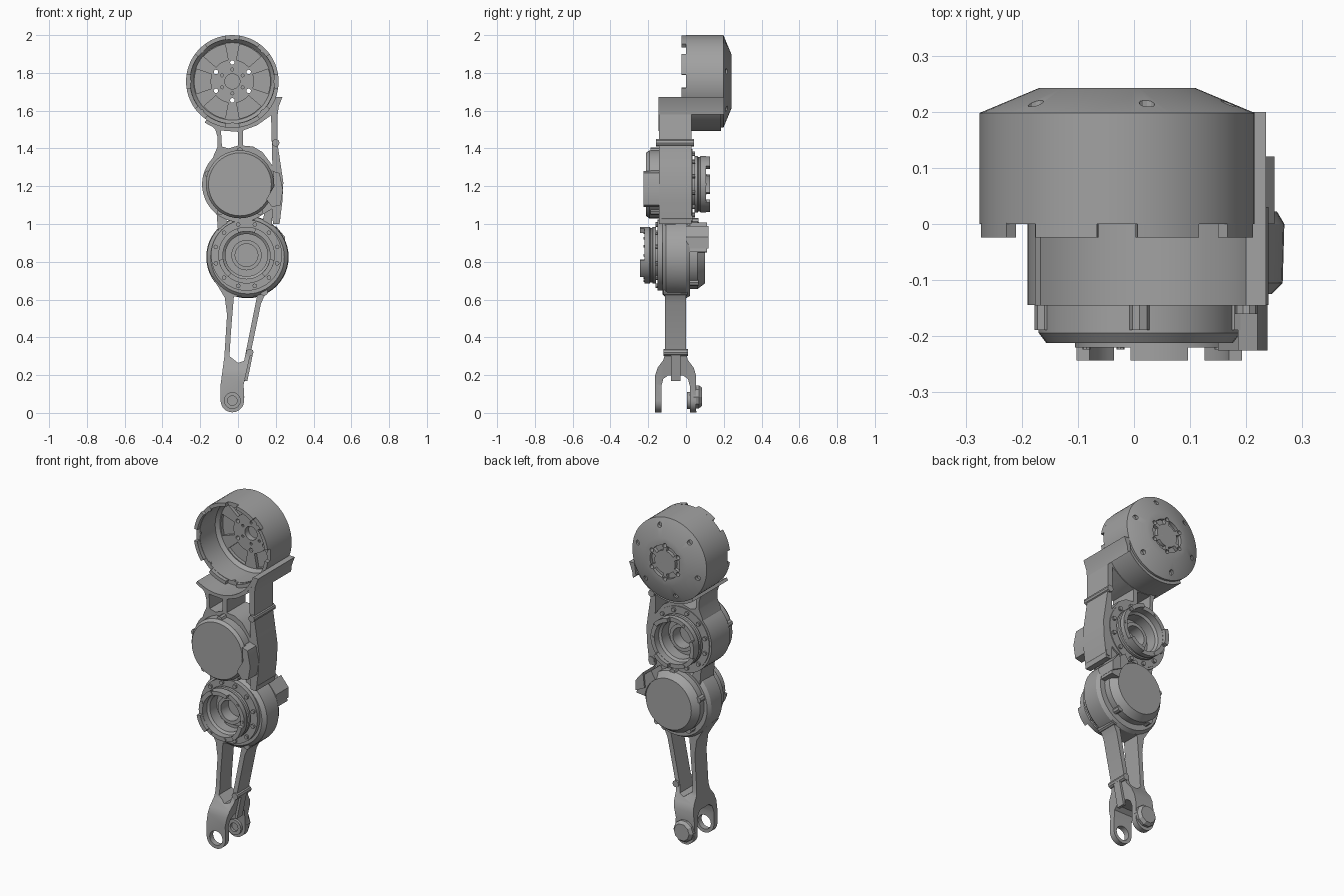
import bpy, bmesh
from math import sin, cos, radians, pi
from mathutils import Matrix

old = bpy.data.objects.get("Cube")
if old:
    bpy.data.objects.remove(old, do_unlink=True)

GREY = (0.36, 0.36, 0.36, 1)
metal = bpy.data.materials.new("machined grey")
metal.use_nodes = True
metal.diffuse_color = GREY
metal.node_tree.nodes["Principled BSDF"].inputs["Base Color"].default_value = GREY

DRUM, UPPER, LOWER, FOOT = (-0.03, 1.755), (0.01, 1.21), (0.045, 0.835), (-0.03, 0.065)


def finish(name, bm):
    bmesh.ops.recalc_face_normals(bm, faces=bm.faces)
    mesh = bpy.data.meshes.new(name)
    bm.to_mesh(mesh)
    bm.free()
    mesh.materials.append(metal)
    ob = bpy.data.objects.new(name, mesh)
    bpy.context.collection.objects.link(ob)
    return ob


def prism(name, pts, lo, hi, axis="y"):
    """Extrude an outline along y (points are x,z) or along x (points are y,z)."""
    bm = bmesh.new()
    place = (lambda p, t: (p[0], t, p[1])) if axis == "y" else (lambda p, t: (t, p[0], p[1]))
    base = bm.faces.new([bm.verts.new(place(p, lo)) for p in pts])
    new = bmesh.ops.extrude_face_region(bm, geom=[base])["geom"]
    step = (0, hi - lo, 0) if axis == "y" else (hi - lo, 0, 0)
    bmesh.ops.translate(bm, vec=step, verts=[v for v in new if isinstance(v, bmesh.types.BMVert)])
    return finish(name, bm)


def arc(c, r, a0, a1, n=16):
    angles = [radians(a0 + (a1 - a0) * i / n) for i in range(n + 1)]
    return [(c[0] + r * cos(a), c[1] + r * sin(a)) for a in angles]


def sector(name, c, r0, r1, a0, a1, lo, hi, n=6):
    return prism(name, arc(c, r1, a0, a1, n) + arc(c, r0, a1, a0, n), lo, hi)


def lathe(name, c, profile, base=0, way=1, steps=48):
    """Revolve a closed (radius, depth) profile around the y axis through c."""
    bm = bmesh.new()
    vs = [bm.verts.new((r, base + way * d, 0)) for r, d in profile]
    es = [bm.edges.new((vs[i - 1], vs[i])) for i in range(len(vs))
          if profile[i - 1][0] + profile[i][0] > 0]
    bmesh.ops.spin(bm, geom=vs + es, cent=(0, 0, 0), axis=(0, 1, 0), angle=2 * pi, steps=steps)
    bmesh.ops.remove_doubles(bm, verts=bm.verts, dist=1e-5)
    bmesh.ops.translate(bm, vec=(c[0], 0, c[1]), verts=bm.verts)
    return finish(name, bm)


def rod(name, c, r, lo, hi, steps=32):
    return lathe(name, c, [(0, lo), (r, lo), (r, hi), (0, hi)], steps=steps)


def carve(ob, cutters, mode="DIFFERENCE"):
    for c in cutters:
        c.hide_render = True
        m = ob.modifiers.new("cut", "BOOLEAN")
        m.operation, m.solver, m.object = mode, "EXACT", c
    bpy.context.view_layer.update()
    new = bpy.data.meshes.new_from_object(ob.evaluated_get(bpy.context.evaluated_depsgraph_get()))
    ob.modifiers.clear()
    ob.data = new
    for c in cutters:
        bpy.data.objects.remove(c, do_unlink=True)


def bolts(name, c, ring, count, lo, hi, r=0.012, start=0):
    for p in arc(c, ring, start, start + 360, count)[:-1]:
        rod(name, p, r, lo, hi, 8)


# Hip drum: open at the front, dished at the back
drum = lathe("hip_drum", DRUM, [
    (0, 0.165), (0.205, 0.165), (0.222, 0.145), (0.222, 0.0), (0.245, 0.0),
    (0.245, 0.198), (0.14, 0.242), (0, 0.242)], steps=64)
cuts = []
for k in range(6):
    a = 60 * k
    cuts.append(sector("pocket", DRUM, 0.115, 0.2, a - 19, a + 19, 0.1, 0.185))
    cuts.append(sector("slot", DRUM, 0.068, 0.098, a - 21, a + 21, 0.222, 0.3))
    cuts.append(rod("hole", arc(DRUM, 0.1, 30, 390, 6)[k], 0.012, 0.1, 0.3, 12))
    cuts.append(rod("hole", arc(DRUM, 0.063, 30, 390, 6)[k], 0.008, 0.1, 0.18, 8))
    cuts.append(rod("screw_hole", arc(DRUM, 0.205, 15, 375, 6)[k], 0.014, 0.2, 0.3, 12))
cuts.append(rod("centre_recess", DRUM, 0.04, 0.1, 0.2))
carve(drum, cuts)
for k in range(8):
    a = 45 * k + 22.5
    sector("drum_rim_tooth", DRUM, 0.224, 0.245, a - 14, a + 14, -0.024, 0.002)
bolts("drum_rim_bolt", DRUM, 0.226, 8, 0.0, 0.012, 0.011)

# Saddle that cradles the drum
sector("drum_saddle", DRUM, 0.244, 0.262, -124, -20, -0.145, 0.185, 24)
prism("saddle_lip", [(0.19, 1.6), (0.2, 1.672), (0.235, 1.672), (0.215, 1.62), (0.21, 1.58)],
      -0.145, 0.2)

# Upper link frame with its windows
frame = prism("upper_link", arc(DRUM, 0.25, -24, -122, 24) + [
    (-0.12, 1.5), (-0.108, 1.46), (-0.108, 1.41), (-0.13, 1.36)]
    + arc(UPPER, 0.2, 135, 305, 28) + [
    (0.18, 1.08), (0.185, 1.0), (0.22, 1.0), (0.235, 1.12), (0.24, 1.22),
    (0.225, 1.32), (0.21, 1.42), (0.21, 1.6)], -0.144, 0.03)
carve(frame, [
    prism("window", [(-0.09, 1.495), (-0.085, 1.41), (-0.05, 1.4), (0.0, 1.415), (0.0, 1.488)],
          -0.3, 0.3),
    prism("window", [(0.027, 1.415), (0.027, 1.495), (0.1, 1.522), (0.175, 1.575),
                     (0.182, 1.31), (0.13, 1.38), (0.08, 1.41)], -0.3, 0.3),
    rod("bore", UPPER, 0.12, -0.055, 0.2)])
for s, x in ((-1, -0.095), (1, 0.165)):
    prism("waist_web", [(x - 0.02, 1.08), (x + 0.02, 1.08), (x + 0.03 - 0.02 * s, 0.95),
                        (x - 0.03 - 0.02 * s, 0.95)], -0.11, 0.02)


# Motor parts shared by both joints
def bearing_ring(name, c, base, way):
    lathe(name, c, [
        (0, -0.08), (0.06, -0.08), (0.06, -0.01), (0.08, -0.01), (0.08, -0.045), (0.112, -0.045),
        (0.112, 0.02), (0.125, 0.03), (0.125, 0.07), (0.15, 0.07), (0.15, 0.042), (0.144, 0.038),
        (0.144, 0.03), (0.15, 0.026), (0.15, 0.01), (0.13, 0.01), (0.13, 0), (0.188, 0),
        (0.188, -0.03), (0.118, -0.03), (0.118, -0.084), (0, -0.084)], base, way)
    for k in range(3):
        a = 90 + 120 * k if way < 0 else 60 + 120 * k
        lo, hi = sorted((base + way * 0.068, base + way * 0.093))
        sector(name + "_tooth", c, 0.126, 0.15, a - 20, a + 20, lo, hi)
    bolts(name + "_bolt", c, 0.168, 12, base - 0.012, base + 0.012, 0.012, 15)
    bolts(name + "_inner_bolt", c, 0.138, 9, base + way * 0.06, base + way * 0.074, 0.007)


def motor_cap(name, c, base, way, tall, chamfer):
    lathe(name, c, [(0, -0.02), (0.18, -0.02), (0.18, tall - chamfer),
                    (0.18 - chamfer * 0.75, tall), (0, tall)], base, way, 40)
    lo, hi = sorted((base, base + way * 0.045))
    bolts(name + "_lug", c, 0.178, 5, lo, hi, 0.018, 18)


motor_cap("upper_motor_cap", UPPER, -0.144, -1, 0.068, 0.018)
bearing_ring("upper_bearing", UPPER, 0.035, 1)
motor_cap("lower_motor_cap", LOWER, 0.02, 1, 0.08, 0.04)
bearing_ring("lower_bearing", LOWER, -0.15, -1)

# Cable covers beside the caps
prism("upper_cable_cover", [(0.15, 1.13), (0.18, 1.09), (0.225, 1.1), (0.238, 1.18), (0.22, 1.27),
                            (0.185, 1.28), (0.19, 1.2)], -0.225, -0.13)
sector("lower_cable_cover", LOWER, 0.15, 0.205, 5, 58, 0.0, 0.11, 8)
prism("lower_cable_outlet", [(0.19, 0.9), (0.25, 0.87), (0.25, 0.93), (0.2, 0.99)], 0.0, 0.12)

# Lower link: round housing running into a forked leg
hull = lathe("lower_housing", (0.05, 0.825), [
    (0, -0.125), (0.195, -0.125), (0.215, -0.105), (0.218, 0.0), (0.205, 0.022), (0, 0.022)])
carve(hull, [rod("bore", LOWER, 0.119, -0.3, -0.064)])

leg = prism("forked_leg", arc(FOOT, 0.062, 180, 360) + [
    (0.03, 0.15), (0.07, 0.33), (0.122, 0.58), (0.15, 0.64), (0.2, 0.7), (0.16, 0.74),
    (-0.06, 0.74), (-0.14, 0.72), (-0.1, 0.66), (-0.07, 0.61), (-0.058, 0.52),
    (-0.072, 0.3), (-0.092, 0.15)], -0.2, 0.1)
half = [(0.055, 0.8), (0.055, 0.32), (0.065, 0.28), (0.095, 0.24), (0.108, 0.2), (0.11, -0.1),
        (0.076, -0.1), (0.076, 0.14), (0.065, 0.18), (0.04, 0.198)]
side = [(y - 0.055, z) for y, z in half] + [(-y - 0.055, z) for y, z in reversed(half)]
carve(leg, [prism("side_shape", side, -0.5, 0.5, "x")], "INTERSECT")
carve(leg, [
    prism("window", [(-0.022, 0.615), (0.1, 0.615), (0.032, 0.275), (0.0, 0.265),
                     (-0.045, 0.3), (-0.038, 0.42)], -0.3, 0.3),
    rod("pin_hole", FOOT, 0.042, -0.3, -0.1)])
lathe("foot_pin_cap", (-0.03, 0.085), [
    (0, 0.04), (0.064, 0.04), (0.064, 0.068), (0.05, 0.086), (0, 0.086)], steps=10)
lathe("foot_bearing", FOOT, [(0.025, 0.005), (0.045, 0.005), (0.045, 0.03), (0.025, 0.03)])

# Cable clamps along the link edges
for x, z, lo, hi in ((0.2, 1.43, -0.16, 0.042), (0.205, 1.03, -0.13, 0.035),
                     (0.138, 0.64, -0.118, 0.008), (0.062, 0.32, -0.12, 0.01)):
    rod("cable_clamp", (x, z), 0.02, lo, hi, 10)
prism("cable_strip", [(0.035, 0.17), (0.05, 0.17), (0.08, 0.32), (0.065, 0.33)], -0.08, -0.03)

# Smooth round walls, crisp edges
bpy.ops.object.select_all(action="DESELECT")
for ob in bpy.context.scene.objects:
    if ob.type == "MESH" and ob.data.materials and ob.data.materials[0] == metal:
        ob.select_set(True)
        bpy.context.view_layer.objects.active = ob
bpy.ops.object.shade_smooth_by_angle(angle=radians(28))
